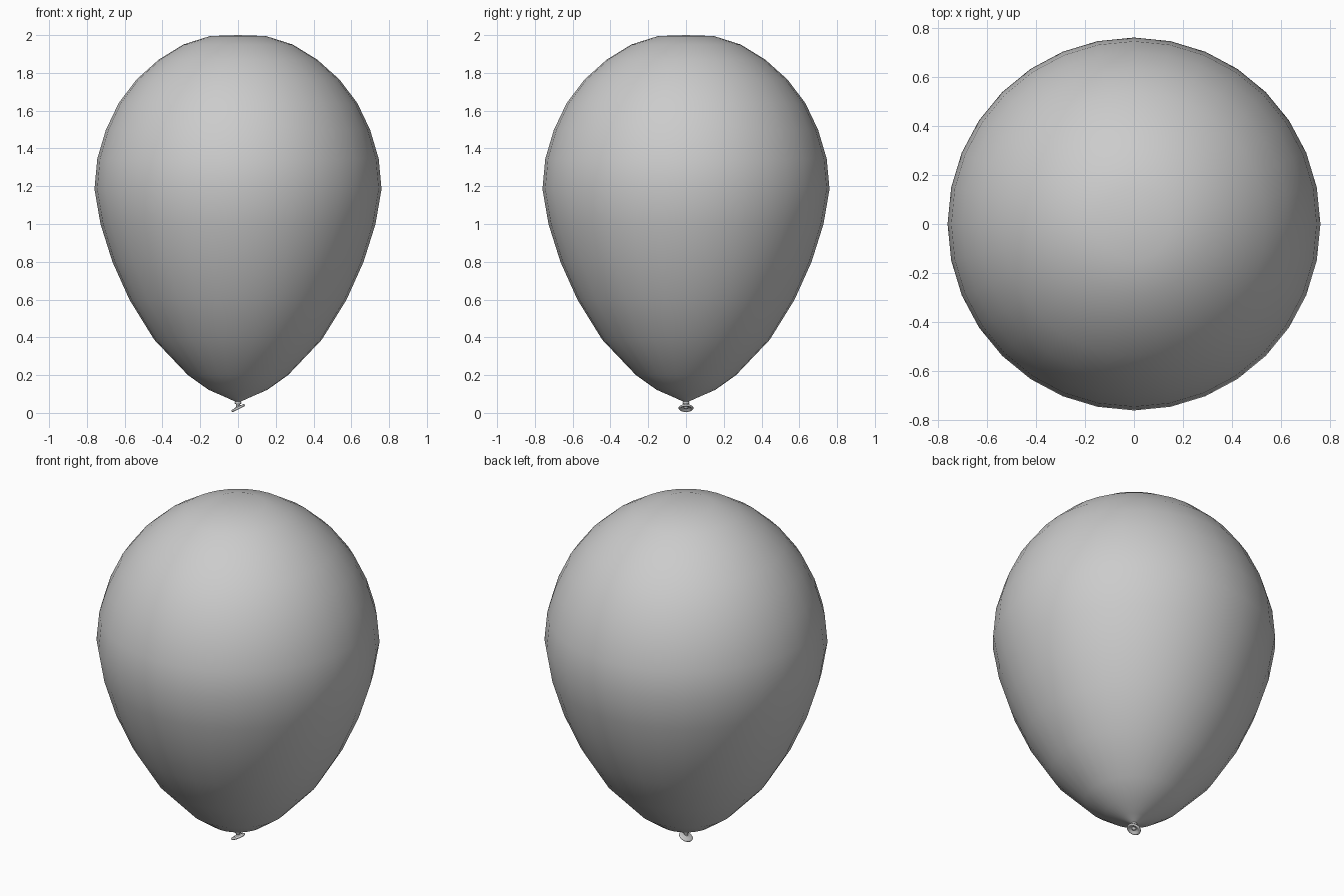
import bpy, bmesh, math
from mathutils import Matrix

if "Cube" in bpy.data.objects:
    bpy.data.objects.remove(bpy.data.objects["Cube"])


def lathe(name, profile, sides, matrix=None):
    """Revolve (radius, z) points about z; radius 0 makes a pole."""
    bm = bmesh.new()
    rings = []
    for r, z in profile:
        if r == 0:
            rings.append([bm.verts.new((0, 0, z))] * sides)
        else:
            rings.append([bm.verts.new((r * math.cos(2 * math.pi * i / sides),
                                        r * math.sin(2 * math.pi * i / sides), z))
                          for i in range(sides)])
    for a, b in zip(rings, rings[1:]):
        for i in range(sides):
            j = (i + 1) % sides
            bm.faces.new(list(dict.fromkeys((a[i], a[j], b[j], b[i]))))
    bmesh.ops.recalc_face_normals(bm, faces=bm.faces)
    for f in bm.faces:
        f.smooth = True
    if matrix:
        bm.transform(matrix)
    mesh = bpy.data.meshes.new(name)
    bm.to_mesh(mesh)
    bm.free()
    ob = bpy.data.objects.new(name, mesh)
    bpy.context.collection.objects.link(ob)
    return ob


# Inflated body, tapering to the tied end
lathe("balloon_body", [
    (0, 0.052), (0.015, 0.06), (0.07, 0.085), (0.155, 0.122), (0.265, 0.2),
    (0.444, 0.388), (0.575, 0.6), (0.665, 0.8), (0.728, 1.0), (0.76, 1.185),
    (0.745, 1.345), (0.70, 1.497), (0.632, 1.64), (0.537, 1.765),
    (0.42, 1.87), (0.29, 1.95), (0.148, 1.995), (0, 2.0)], 32)

# Pinched neck
lathe("neck", [(0, 0.02), (0.012, 0.024), (0.01, 0.036), (0.011, 0.045),
               (0.018, 0.051), (0.016, 0.062), (0, 0.065)], 16)

# Tilted rolled lip, hollow underneath
tilt = Matrix.Translation((0, 0, 0.027)) @ Matrix.Rotation(math.radians(-27), 4, 'Y')
lathe("rolled_lip", [
    (0, 0.012), (0.012, 0.009), (0.024, 0.005), (0.034, 0.005), (0.039, 0.001),
    (0.039, -0.004), (0.034, -0.008), (0.028, -0.006), (0.023, -0.001),
    (0.012, 0.003), (0, 0.004)], 24, tilt)
